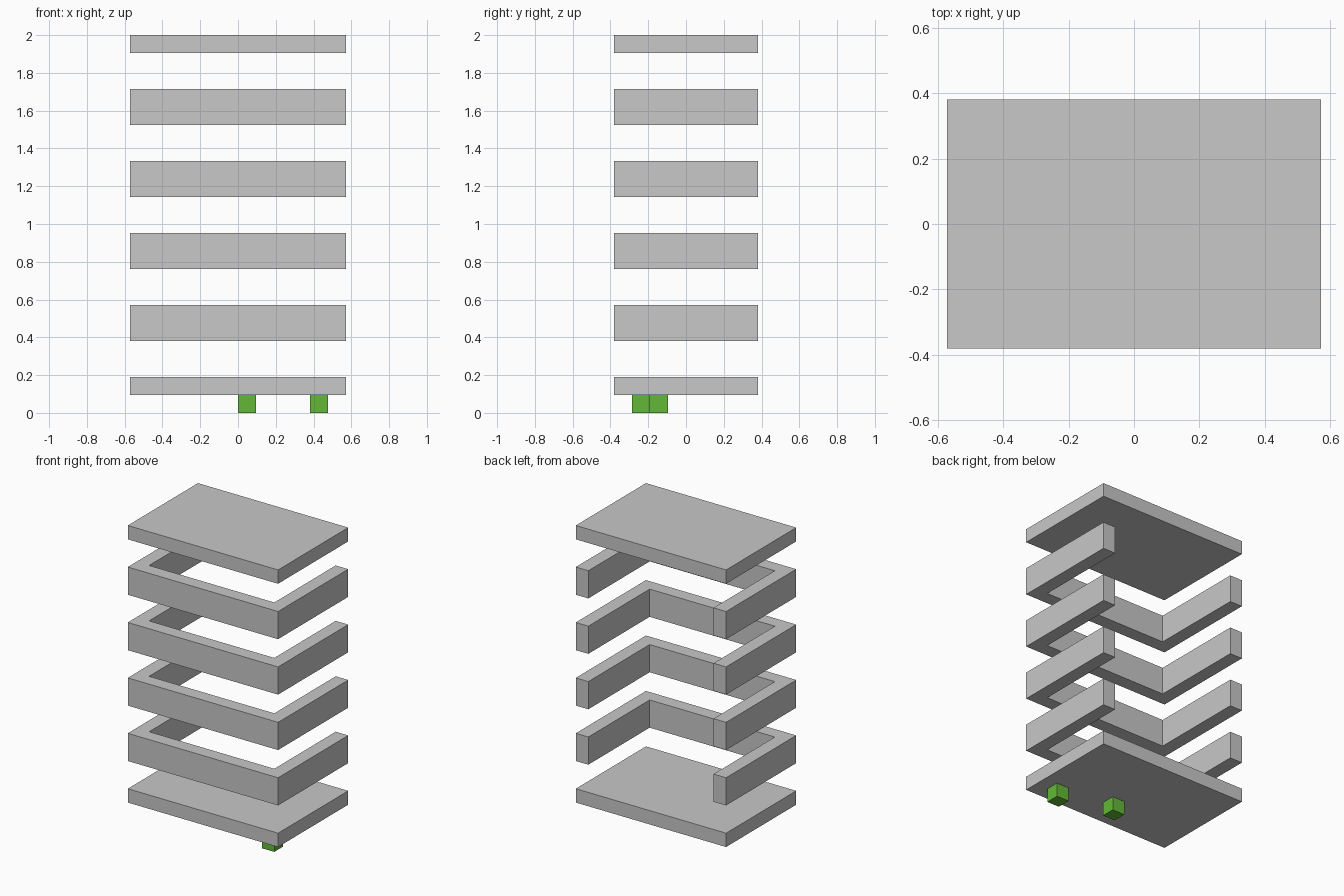
import bpy
import bmesh

cube = bpy.data.objects.get("Cube")
if cube:
    bpy.data.objects.remove(cube, do_unlink=True)

U = 2 / 21  # one grid unit; the model is 21 units tall


def material(name, rgb):
    mat = bpy.data.materials.new(name)
    mat.use_nodes = True
    color = (*rgb, 1)
    mat.diffuse_color = color
    for node in mat.node_tree.nodes:
        if node.type == 'BSDF_PRINCIPLED':
            node.inputs["Base Color"].default_value = color
    return mat


def prism(name, outline, bottom, top, mat):
    """Extrude an outline (in grid units) upwards from bottom to top."""
    bm = bmesh.new()
    base = bm.faces.new([bm.verts.new((x * U, y * U, bottom * U)) for x, y in outline])
    up = bmesh.ops.extrude_face_region(bm, geom=[base], use_keep_orig=True)["geom"]
    verts = [g for g in up if isinstance(g, bmesh.types.BMVert)]
    bmesh.ops.translate(bm, verts=verts, vec=(0, 0, (top - bottom) * U))
    bmesh.ops.recalc_face_normals(bm, faces=bm.faces)
    mesh = bpy.data.meshes.new(name)
    bm.to_mesh(mesh)
    bm.free()
    mesh.materials.append(mat)
    obj = bpy.data.objects.new(name, mesh)
    bpy.context.collection.objects.link(obj)
    return obj


def rectangle(x0, y0, x1, y1):
    return [(x0, y0), (x1, y0), (x1, y1), (x0, y1)]


grey = material("light grey", (0.58, 0.58, 0.58))
green = material("leaf green", (0.125, 0.48, 0.037))

# Solid slabs at the bottom and top
slab = rectangle(-6, -4, 6, 4)
prism("base_slab", slab, 1, 2, grey)
prism("top_slab", slab, 20, 21, grey)

# Four U-shaped bands, open at the back
band = [(-6, -4), (6, -4), (6, 4), (5, 4), (5, -3), (-5, -3), (-5, 4), (-6, 4)]
for i in range(4):
    bottom = 4 + 4 * i
    prism(f"wall_band_{i + 1}", band, bottom, bottom + 2, grey)

# Two small cubes under the base
for name, x, y in (("outer_foot", 4, -3), ("inner_foot", 0, -2)):
    prism(name, rectangle(x, y, x + 1, y + 1), 0, 1, green)
